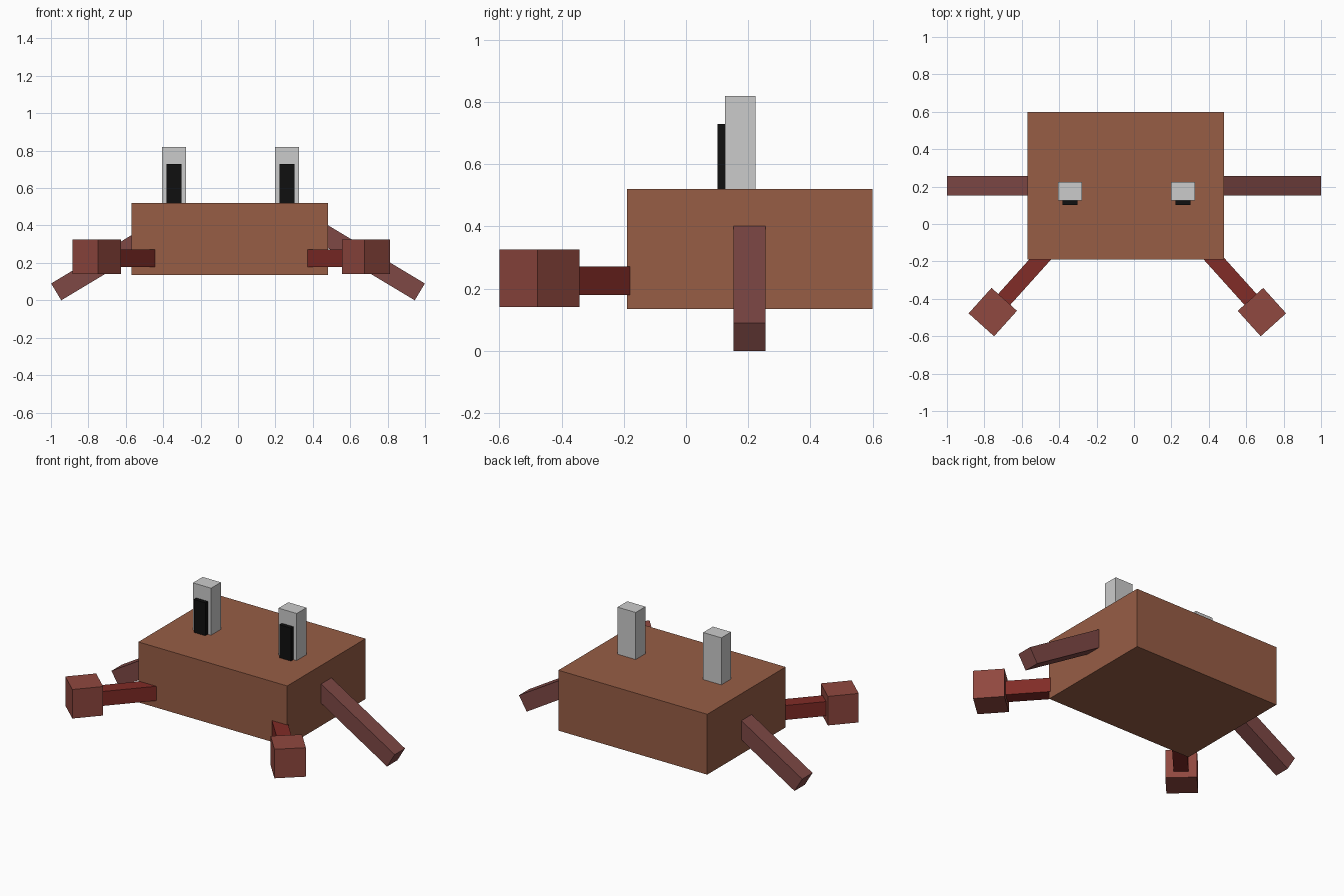
import bpy
from math import radians, cos, sin
from mathutils import Matrix, Vector

if "Cube" in bpy.data.objects:
    bpy.data.objects.remove(bpy.data.objects["Cube"])


def paint(name, rgb):
    m = bpy.data.materials.new(name)
    m.diffuse_color = (*rgb, 1)
    m.use_nodes = True
    m.node_tree.nodes["Principled BSDF"].inputs["Base Color"].default_value = m.diffuse_color
    return m


SHELL = paint("shell", (0.31, 0.11, 0.06))
LEG = paint("leg", (0.21, 0.065, 0.06))
ARM = paint("arm", (0.22, 0.025, 0.02))
CLAW = paint("claw", (0.28, 0.065, 0.05))
BLACK = paint("black", (0.005, 0.005, 0.005))


def box(name, center, size, mat=None, rot=(0, 0, 0)):
    bpy.ops.mesh.primitive_cube_add(size=1, location=center, rotation=rot)
    ob = bpy.context.object
    ob.name = name
    ob.scale = size
    bpy.ops.object.transform_apply(location=False, rotation=False, scale=True)
    if mat:
        ob.data.materials.append(mat)
    return ob


# Body
box("body", (-0.045, 0.205, 0.3275), (1.05, 0.79, 0.385), SHELL)

# Eye stalks with pupils on the front
for side, x in (("left", -0.342), ("right", 0.262)):
    box(side + "_eye", (x, 0.175, 0.66), (0.128, 0.098, 0.32))
    box(side + "_pupil", (x, 0.114, 0.615), (0.081, 0.026, 0.23), BLACK)

# Sloping side legs: placed by the middle of the foot end
LEG_LEN, TILT = 0.76, radians(31)
for side, s in (("left", -1), ("right", 1)):
    x = 0.972 - LEG_LEN / 2 * cos(TILT)
    z = 0.045 + LEG_LEN / 2 * sin(TILT)
    box(side + "_leg", (s * x, 0.204, z), (LEG_LEN, 0.104, 0.105), LEG,
        (0, s * TILT, 0))

# Front arms ending in square claws
for side, s, cx, deg in (("left", -1, -0.755, 48), ("right", 1, 0.684, 48)):
    a = radians(deg)
    out = Vector((s * cos(a), -sin(a), 0))
    claw = Vector((cx, -0.471, 0.233))
    box(side + "_claw", claw, (0.183, 0.183, 0.185), CLAW, (0, 0, -s * a))
    start, end = -0.52, -0.09
    mid = claw + out * (start + end) / 2
    mid.z = 0.225
    box(side + "_arm", mid, (end - start, 0.087, 0.092), ARM, (0, 0, -s * a))
